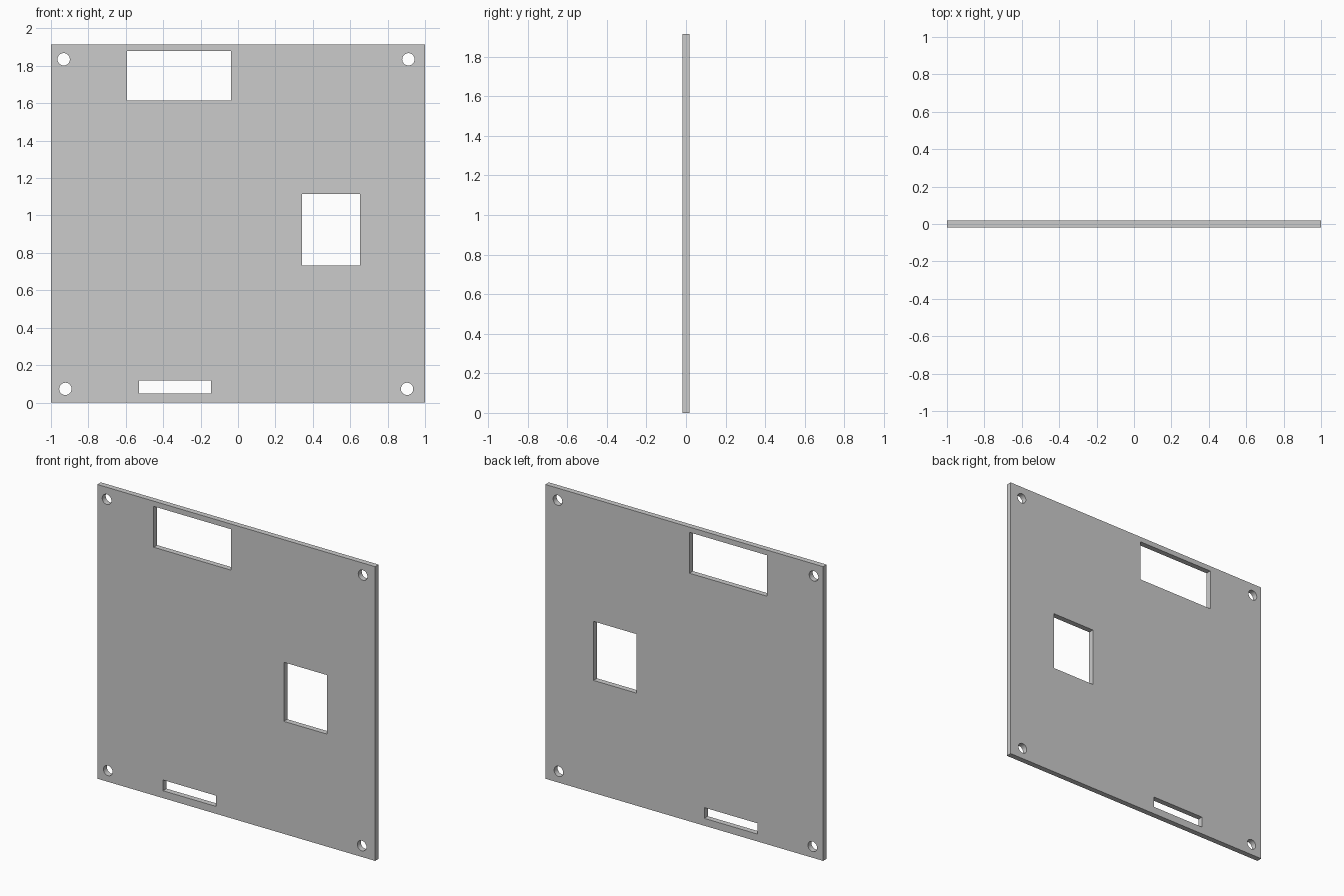
import bpy
import math

if "Cube" in bpy.data.objects:
    bpy.data.objects.remove(bpy.data.objects["Cube"])

HEIGHT, THICKNESS = 1.914, 0.036

curve = bpy.data.curves.new("panel_outline", "CURVE")
curve.dimensions = "2D"
curve.fill_mode = "BOTH"
curve.extrude = THICKNESS / 2


def add_loop(points):
    spline = curve.splines.new("POLY")
    spline.points.add(len(points) - 1)
    for p, (x, z) in zip(spline.points, points):
        p.co = (x, z, 0, 1)
    spline.use_cyclic_u = True


def add_rect(x0, x1, z0, z1):
    add_loop([(x0, z0), (x1, z0), (x1, z1), (x0, z1)])


def add_circle(cx, cz, r, sides=32):
    angles = [2 * math.pi * i / sides for i in range(sides)]
    add_loop([(cx + r * math.cos(a), cz + r * math.sin(a)) for a in angles])


# Plate outline
add_rect(-1, 1, 0, HEIGHT)

# Rectangular cutouts: top window, side window, bottom slot
add_rect(-0.594, -0.037, 1.614, 1.88)
add_rect(0.343, 0.653, 0.732, 1.116)
add_rect(-0.528, -0.144, 0.048, 0.118)

# Corner screw holes
for x, z in [(-0.932, 1.835), (0.911, 1.835), (-0.923, 0.073), (0.904, 0.073)]:
    add_circle(x, z, 0.033)

# Stand the plate upright and turn it into a clean mesh
panel = bpy.data.objects.new("mounting_panel", curve)
bpy.context.collection.objects.link(panel)
panel.rotation_euler.x = math.pi / 2
bpy.context.view_layer.objects.active = panel
panel.select_set(True)
bpy.ops.object.convert(target="MESH")
panel = bpy.context.object
bpy.ops.object.transform_apply(location=False, rotation=True, scale=False)
bpy.ops.object.mode_set(mode="EDIT")
bpy.ops.mesh.select_all(action="SELECT")
bpy.ops.mesh.remove_doubles(threshold=0.0001)
bpy.ops.mesh.normals_make_consistent(inside=False)
bpy.ops.object.mode_set(mode="OBJECT")
bpy.ops.object.shade_smooth_by_angle(angle=math.radians(30))
